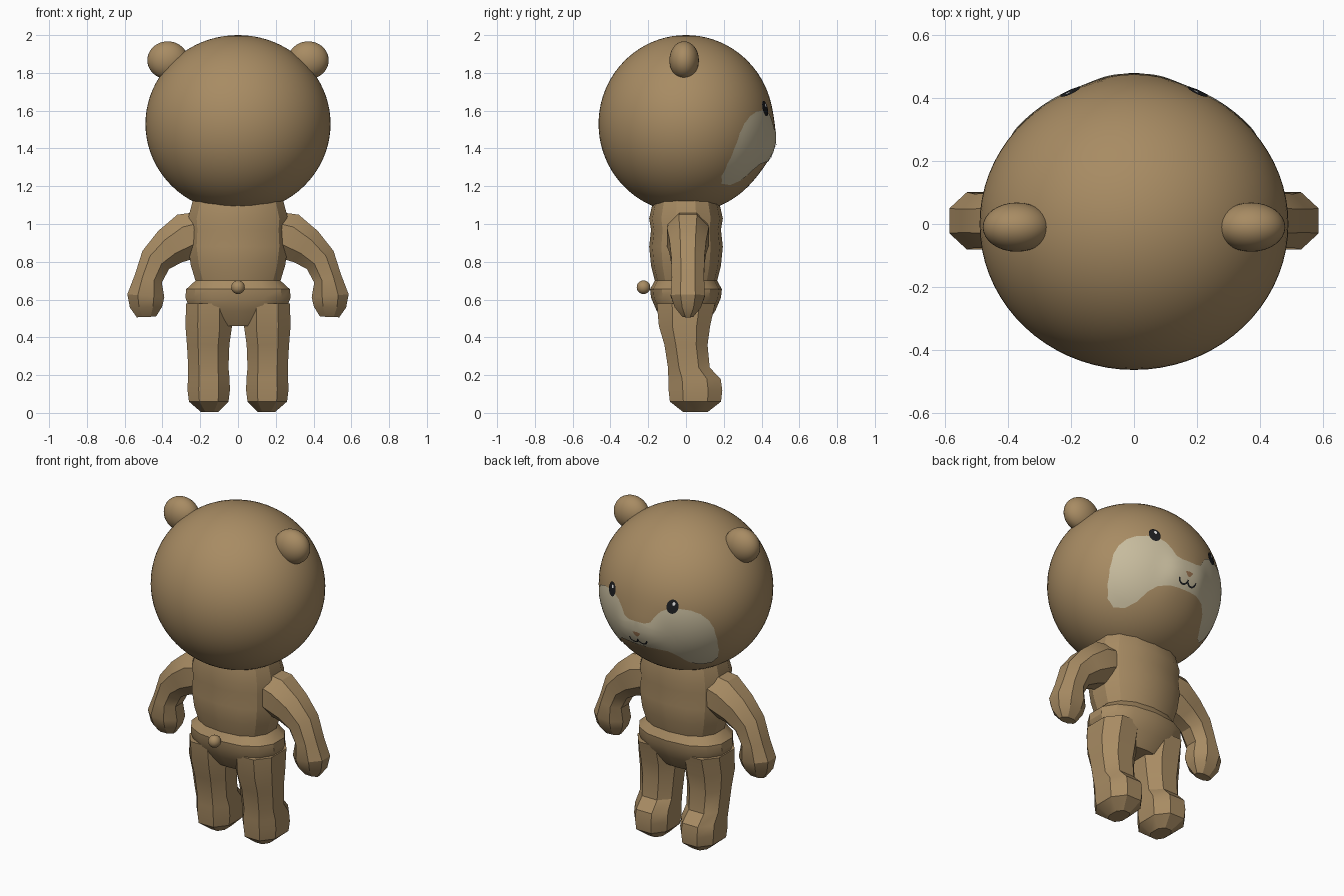
import bpy, bmesh, math
from mathutils import Vector

if "Cube" in bpy.data.objects:
    bpy.data.objects.remove(bpy.data.objects["Cube"])

HEAD = Vector((0, 0, 1.53))
RX, RY, RZ = 0.49, 0.463, 0.47


def material(name, rgb):
    m = bpy.data.materials.new(name)
    m.diffuse_color = (*rgb, 1)
    m.use_nodes = True
    m.node_tree.nodes["Principled BSDF"].inputs["Base Color"].default_value = m.diffuse_color
    return m


FUR = material("tan fur", (0.39, 0.26, 0.125))
CREAM = material("cream muzzle", (0.57, 0.50, 0.34))
BLACK = material("black", (0.012, 0.013, 0.015))
WHITE = material("white", (0.85, 0.85, 0.85))
NOSE = material("nose brown", (0.32, 0.17, 0.08))


def finish(name, bm, mat, angle=180, outward=True):
    if outward:
        bmesh.ops.recalc_face_normals(bm, faces=bm.faces)
    me = bpy.data.meshes.new(name)
    bm.to_mesh(me)
    bm.free()
    ob = bpy.data.objects.new(name, me)
    bpy.context.collection.objects.link(ob)
    me.materials.append(mat)
    bpy.ops.object.select_all(action='DESELECT')
    ob.select_set(True)
    bpy.context.view_layer.objects.active = ob
    bpy.ops.object.shade_smooth_by_angle(angle=math.radians(angle))
    return ob


def bump(x, z):
    """Slight bulge of the muzzle; z is relative to the head centre."""
    return 0.022 * math.exp(-(x / 0.14) ** 4 - ((z + 0.12) / 0.11) ** 2)


def on_face(x, z, lift):
    """Point on the face side of the head, raised by lift."""
    y = RY * math.sqrt(max(0.0, 1 - (x / RX) ** 2 - (z / RZ) ** 2)) + bump(x, z)
    p = Vector((x, y, z))
    return HEAD + p + p.normalized() * lift


def ball(name, loc, radii, seg, ring, shape=False):
    bm = bmesh.new()
    bmesh.ops.create_uvsphere(bm, u_segments=seg, v_segments=ring, radius=1)
    for v in bm.verts:
        v.co = Vector([c * r for c, r in zip(v.co, radii)])
        if shape and v.co.y > 0:
            v.co.y += bump(v.co.x, v.co.z)
        v.co += Vector(loc)
    return finish(name, bm, FUR)


def loft(name, rings, sides, square=1.0, angle=28):
    """Skin rings given as (centre, u axis, v axis) and close both ends."""
    bm = bmesh.new()
    loops = []
    for c, u, v in rings:
        loop = []
        for i in range(sides):
            a = 2 * math.pi * (i + 0.5) / sides
            cu, sv = math.cos(a), math.sin(a)
            cu = math.copysign(abs(cu) ** square, cu)
            sv = math.copysign(abs(sv) ** square, sv)
            loop.append(bm.verts.new(c + u * cu + v * sv))
        loops.append(loop)
    for a, b in zip(loops, loops[1:]):
        for i in range(sides):
            j = (i + 1) % sides
            bm.faces.new((a[i], a[j], b[j], b[i]))
    bm.faces.new(loops[0])
    bm.faces.new(loops[-1])
    return finish(name, bm, FUR, angle)


def face_decal(name, rows, mat, lift, closed):
    """Strip of rows of (x, z) points laid on the face."""
    bm = bmesh.new()
    grid = [[bm.verts.new(on_face(x, z, lift)) for x, z in row] for row in rows]
    for a, b in zip(grid, grid[1:]):
        for i in range(len(a) if closed else len(a) - 1):
            j = (i + 1) % len(a)
            bm.faces.new((a[i], a[j], b[j], b[i]))
    bmesh.ops.remove_doubles(bm, verts=bm.verts, dist=1e-5)
    bm.normal_update()
    for f in bm.faces:
        if f.normal.y < 0:
            f.normal_flip()
    return finish(name, bm, mat, outward=False)


def patch(name, centre, outline, mat, lift, rings, cuts=1):
    """Filled outline that follows the curve of the head."""
    pts = []
    for (ax, az), (bx, bz) in zip(outline, outline[1:] + outline[:1]):
        for k in range(cuts):
            t = k / cuts
            pts.append((ax + (bx - ax) * t, az + (bz - az) * t))
    cx, cz = centre
    rows = [[(cx + (x - cx) * r / rings, cz + (z - cz) * r / rings) for x, z in pts]
            for r in range(rings + 1)]
    return face_decal(name, rows, mat, lift, True)


def oval(cx, cz, rx, rz, n=20):
    return [(cx + rx * math.cos(2 * math.pi * i / n),
             cz + rz * math.sin(2 * math.pi * i / n)) for i in range(n)]


# Head and tail
ball("head", HEAD, (RX, RY, RZ), 72, 40, True)
ball("tail", (0, -0.225, 0.665), (0.036, 0.036, 0.036), 20, 12)

# Torso: z, half width, half depth
torso = [(0.46, 0.17, 0.10), (0.54, 0.255, 0.155), (0.61, 0.285, 0.185),
         (0.655, 0.28, 0.19), (0.70, 0.23, 0.165), (0.78, 0.255, 0.185),
         (0.88, 0.27, 0.195), (0.97, 0.265, 0.185), (1.03, 0.27, 0.195),
         (1.14, 0.24, 0.17)]
loft("torso", [(Vector((0, 0, z)), Vector((rx, 0, 0)), Vector((0, ry, 0)))
               for z, rx, ry in torso], 14, 0.85)

# Leg: z, x, y, half width, half depth
leg = [(0.005, 0.15, 0.05, 0.05, 0.07), (0.06, 0.155, 0.05, 0.112, 0.145),
       (0.12, 0.155, 0.05, 0.12, 0.152), (0.18, 0.155, 0.045, 0.118, 0.148),
       (0.24, 0.157, 0.015, 0.114, 0.118), (0.36, 0.158, 0.0, 0.12, 0.122),
       (0.46, 0.155, -0.008, 0.132, 0.145), (0.58, 0.155, 0.0, 0.128, 0.165)]

# Arm: x, z, half thickness, half depth
arm = [(0.16, 0.97, 0.11, 0.11), (0.27, 0.935, 0.135, 0.12),
       (0.36, 0.88, 0.112, 0.105), (0.435, 0.81, 0.092, 0.095),
       (0.475, 0.71, 0.08, 0.092), (0.488, 0.62, 0.106, 0.098),
       (0.487, 0.56, 0.092, 0.075), (0.485, 0.508, 0.055, 0.03)]

# Cream cheek outline, from the middle of the face outwards
cheek = [(0, -0.04), (0.05, -0.04), (0.085, -0.028), (0.11, 0.01), (0.14, 0.045),
         (0.19, 0.07), (0.24, 0.07), (0.29, 0.063), (0.335, 0.04), (0.368, 0.0),
         (0.385, -0.05), (0.387, -0.13), (0.373, -0.21), (0.345, -0.275),
         (0.305, -0.315), (0.26, -0.322), (0.225, -0.295), (0.195, -0.245),
         (0.155, -0.212), (0.09, -0.2), (0, -0.2)]

for side, s in (("right", 1), ("left", -1)):
    ball(side + "_ear", (0.372 * s, -0.01, 1.867), (0.108, 0.078, 0.1), 32, 20)

    loft(side + "_leg", [(Vector((x * s, y, z)), Vector((rx, 0, 0)), Vector((0, ry, 0)))
                         for z, x, y, rx, ry in leg], 8, 0.85)

    rings = []
    for i, (x, z, r, ry) in enumerate(arm):
        a, b = arm[max(i - 1, 0)], arm[min(i + 1, len(arm) - 1)]
        d = Vector((b[0] - a[0], 0, b[1] - a[1])).normalized()
        u = Vector((-d.z * r * s, 0, d.x * r))
        rings.append((Vector((x * s, 0.01, z)), u, Vector((0, ry, 0))))
    loft(side + "_arm", rings, 8, 0.95)

    # Face markings
    patch(side + "_cheek", (0.2 * s, -0.1), [(x * s, z) for x, z in cheek],
          CREAM, 0.003, 10, 3)
    patch(side + "_eye", (0.2 * s, 0.08), oval(0.2 * s, 0.08, 0.031, 0.04),
          BLACK, 0.006, 3)
    patch(side + "_eye_shine", (0.2 * s - 0.006, 0.097),
          oval(0.2 * s - 0.006, 0.097, 0.008, 0.010, 12), WHITE, 0.008, 1)

    # Curved half of the mouth
    rows = []
    for r in (0.024, 0.033):
        rows.append([(s * (0.028 + r * math.cos(t)), -0.148 + r * math.sin(t))
                     for t in [math.pi * (1 + k / 12) for k in range(13)]])
    face_decal(side + "_mouth", rows, BLACK, 0.006, False)

patch("nose", (0, -0.118), [(-0.026, -0.106), (0, -0.102), (0.026, -0.106),
                            (0.012, -0.126), (0, -0.134), (-0.012, -0.126)],
      NOSE, 0.006, 2)
